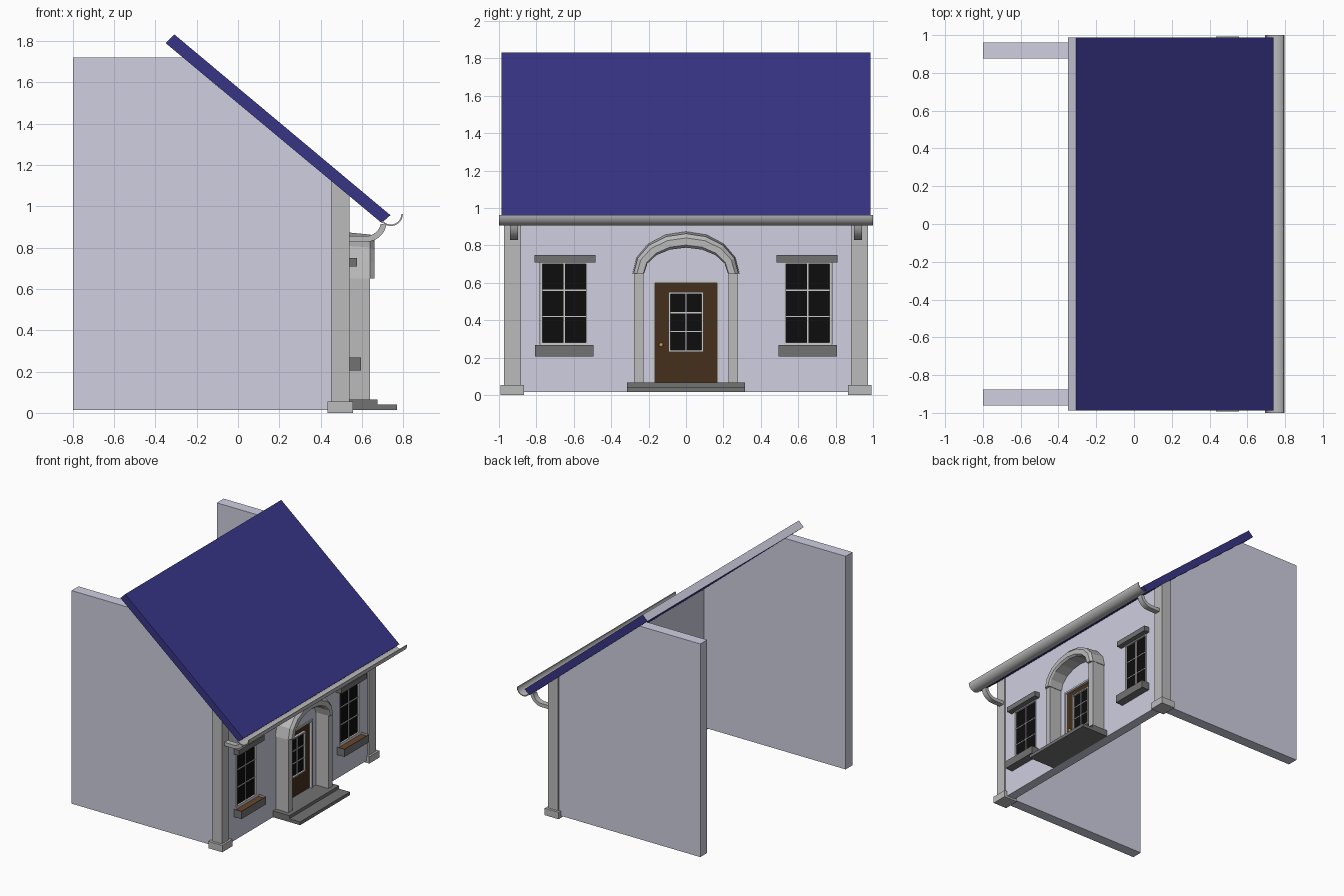
import bpy, bmesh, math

if "Cube" in bpy.data.objects:
    bpy.data.objects.remove(bpy.data.objects["Cube"])


def material(name, *rgb):
    m = bpy.data.materials.new(name)
    m.diffuse_color = (*rgb, 1)
    m.use_nodes = True
    m.node_tree.nodes["Principled BSDF"].inputs["Base Color"].default_value = m.diffuse_color
    return m


WALL = material("wall_paint", 0.62, 0.62, 0.75)
ROOF = material("roof_blue", 0.04, 0.035, 0.24)
STONE = material("dark_stone", 0.17, 0.17, 0.17)
GREY = material("light_stone", 0.5, 0.5, 0.5)
TRIM = material("trim", 0.8, 0.8, 0.78)
GLASS = material("dark_glass", 0.004, 0.004, 0.004)
WOOD = material("door_wood", 0.06, 0.03, 0.012)
SOIL = material("soil", 0.14, 0.06, 0.025)
BRASS = material("brass", 0.55, 0.35, 0.08)


def finish(name, bm, mat):
    bmesh.ops.recalc_face_normals(bm, faces=bm.faces)
    me = bpy.data.meshes.new(name)
    bm.to_mesh(me)
    bm.free()
    ob = bpy.data.objects.new(name, me)
    bpy.context.collection.objects.link(ob)
    me.materials.append(mat)
    return ob


def sweep(name, rings, mat):
    """Closed solid from a list of matching cross-sections."""
    bm = bmesh.new()
    rows = [[bm.verts.new(p) for p in r] for r in rings]
    n = len(rows[0])
    for a, b in zip(rows, rows[1:]):
        for i in range(n):
            j = (i + 1) % n
            bm.faces.new((a[i], a[j], b[j], b[i]))
    bm.faces.new(rows[0])
    bm.faces.new(rows[-1])
    return finish(name, bm, mat)


def prism(name, pts, y0, y1, mat):
    """Extrude an x-z outline along y."""
    return sweep(name, [[(x, y, z) for x, z in pts] for y in (y0, y1)], mat)


def box(name, x0, x1, y0, y1, z0, z1, mat):
    return prism(name, [(x0, z0), (x1, z0), (x1, z1), (x0, z1)], y0, y1, mat)


def under_roof(x):
    return 1.79 - (x + 0.35) * 0.8325


def smooth(ob):
    bpy.context.view_layer.objects.active = ob
    for o in bpy.context.selected_objects:
        o.select_set(False)
    ob.select_set(True)
    bpy.ops.object.shade_smooth_by_angle(angle=math.radians(35))


def glazing(name, x, y0, y1, z0, z1, bars, w):
    """Glass pane with border frame and glazing bars."""
    box(name + "_glass", x - 0.02, x, y0, y1, z0, z1, GLASS)
    f = x + 0.014
    for i, (a, b) in enumerate(((y0 - w, y0), (y1, y1 + w))):
        box(f"{name}_frame_side_{i}", x - 0.02, f, a, b, z0 - w, z1 + w, TRIM)
    for i, (a, b) in enumerate(((z0 - w, z0), (z1, z1 + w))):
        box(f"{name}_frame_rail_{i}", x - 0.02, f, y0, y1, a, b, TRIM)
    mid = (y0 + y1) / 2
    box(name + "_bar_upright", x - 0.01, x + 0.006, mid - 0.004, mid + 0.004, z0, z1, TRIM)
    for i, z in enumerate(bars):
        box(f"{name}_bar_{i}", x - 0.01, x + 0.005, y0, y1, z - 0.003, z + 0.003, TRIM)


# Roof slab with a pale ridge end
roof = prism("roof", [(-0.35, 1.79), (-0.308, 1.832), (0.738, 0.957), (0.695, 0.92)],
             -0.987, 0.987, ROOF)
roof.data.materials.append(WALL)
for p in roof.data.polygons:
    if p.normal.x < -0.5 and p.normal.z > 0.3:
        p.material_index = 1

# Front wall with openings
FACE = 0.53
wall = prism("front_wall", [(0.455, 0.015), (FACE, 0.015), (FACE, under_roof(FACE)),
                            (0.455, under_roof(0.455))], -0.9, 0.9, WALL)
openings = [(-0.178, 0.178, 0.05, 0.61), (0.525, 0.78, 0.27, 0.71), (-0.78, -0.525, 0.27, 0.71)]
for i, (y0, y1, z0, z1) in enumerate(openings):
    cutter = box(f"opening_cutter_{i}", 0.4, 0.6, y0, y1, z0, z1, WALL)
    cutter.hide_render = True
    cutter.hide_set(True)
    mod = wall.modifiers.new("opening", 'BOOLEAN')
    mod.operation = 'DIFFERENCE'
    mod.solver = 'EXACT'
    mod.object = cutter

for s, side in ((-1, "left"), (1, "right")):
    # Side wall following the roof slope
    prism(f"side_wall_{side}", [(-0.8, 0.015), (0.47, 0.015), (0.47, under_roof(0.47)),
                                (-0.266, 1.72), (-0.8, 1.72)], s * 0.875, s * 0.962, WALL)
    # Corner pillar and its foot
    prism(f"corner_pillar_{side}", [(0.45, 0.04), (0.54, 0.04), (0.54, under_roof(0.54)),
                                    (0.45, under_roof(0.45))], s * 0.883, s * 0.973, GREY)
    box(f"pillar_foot_{side}", 0.433, 0.556, s * 0.865, s * 0.993, 0, 0.055, GREY)

    # Window with lintel
    y0, y1 = sorted((s * 0.535, s * 0.768))
    glazing(f"window_{side}", 0.52, y0, y1, 0.28, 0.7, (0.56, 0.42), 0.01)
    box(f"lintel_{side}", 0.5, 0.576, s * 0.485, s * 0.81, 0.708, 0.75, STONE)
    # Planter sill: box with an inset, lowered soil bed
    sill = box(f"planter_{side}", 0.5, 0.596, s * 0.495, s * 0.806, 0.205, 0.267, STONE)
    sill.data.materials.append(SOIL)
    bm = bmesh.new()
    bm.from_mesh(sill.data)
    bm.normal_update()
    top = [f for f in bm.faces if f.normal.z > 0.9]
    bmesh.ops.inset_region(bm, faces=top, thickness=0.012)
    top[0].material_index = 1
    bmesh.ops.translate(bm, verts=top[0].verts, vec=(0, 0, -0.012))
    bm.to_mesh(sill.data)
    bm.free()

    # Porch pillar
    box(f"porch_pillar_{side}", FACE - 0.01, 0.64, s * 0.228, s * 0.278, 0.06, 0.655, GREY)

    # Curved gutter bracket
    arc = [math.radians(-90 + 80 * i / 8) for i in range(9)]
    outer = [(0.62 + 0.1 * math.cos(a), 0.928 + 0.1 * math.sin(a)) for a in arc]
    inner = [(0.62 + 0.072 * math.cos(a), 0.928 + 0.072 * math.sin(a)) for a in arc]
    pts = [(0.53, 0.828)] + outer + inner[::-1] + [(0.53, 0.856)]
    smooth(prism(f"gutter_bracket_{side}", pts, s * 0.897, s * 0.942, GREY))

# Gutter channel
arc = [math.radians(-142 + 142 * i / 12) for i in range(13)]
pts = [(0.74 + r * math.cos(a), 0.963 + r * math.sin(a))
       for r, seq in ((0.058, arc), (0.051, arc[::-1])) for a in seq]
smooth(prism("gutter", pts, -1, 1, GREY))

# Porch arch: bevelled section swept over a half ellipse
section = [(0.52, 0.286, 0.225), (0.64, 0.28, 0.213), (0.66, 0.262, 0.19),
           (0.66, 0.228, 0.152), (0.645, 0.224, 0.138), (0.52, 0.224, 0.138)]
rings = [[(x, a * math.cos(t), 0.65 + h * math.sin(t)) for x, a, h in section]
         for t in (math.pi * i / 8 for i in range(9))]
sweep("porch_arch", rings, GREY)

# Steps
box("lower_step", 0.5, 0.77, -0.315, 0.315, 0.015, 0.041, STONE)
box("upper_step", 0.5, 0.675, -0.315, 0.315, 0.041, 0.066, STONE)

# Door, frame, window and knob
box("door", 0.485, 0.518, -0.166, 0.166, 0.06, 0.6, WOOD)
for s, side in ((-1, "left"), (1, "right")):
    box(f"door_frame_{side}", 0.48, 0.538, s * 0.166, s * 0.18, 0.06, 0.612, TRIM)
box("door_frame_top", 0.48, 0.538, -0.166, 0.166, 0.598, 0.612, TRIM)
glazing("door_window", 0.522, -0.083, 0.083, 0.24, 0.54, (0.44, 0.34), 0.01)
bm = bmesh.new()
bmesh.ops.create_uvsphere(bm, u_segments=12, v_segments=8, radius=0.012)
bmesh.ops.translate(bm, verts=bm.verts, vec=(0.527, -0.133, 0.268))
smooth(finish("door_knob", bm, BRASS))
